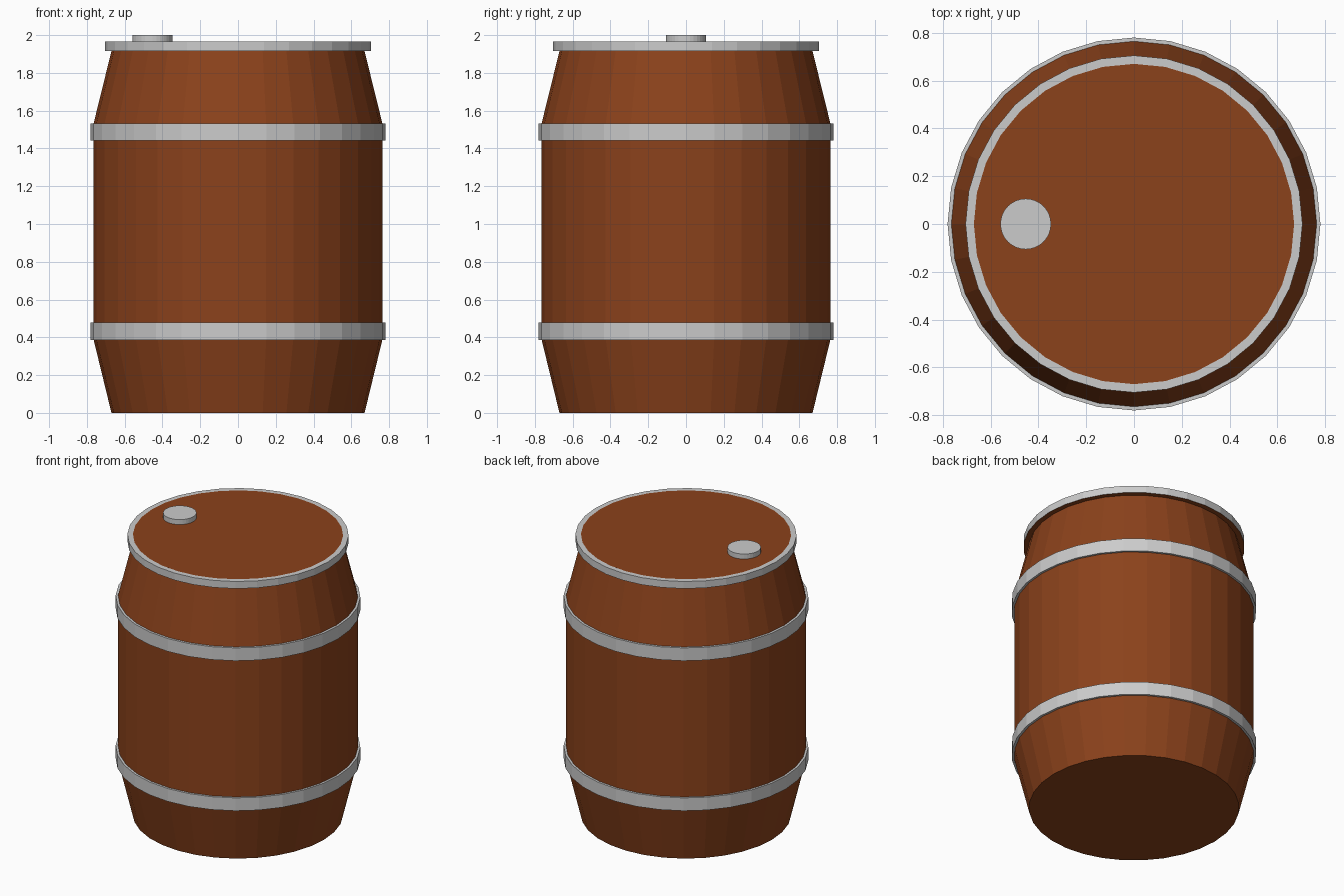
import bpy, bmesh
from math import cos, sin, tau

if "Cube" in bpy.data.objects:
    bpy.data.objects.remove(bpy.data.objects["Cube"])

SIDES = 32


def lathe(name, profile, closed=False, centre=(0, 0), mat=None):
    """Revolve (radius, z) points; open profiles are capped at both ends."""
    bm = bmesh.new()
    rings = [[bm.verts.new((centre[0] + r * cos(tau * i / SIDES),
                            centre[1] + r * sin(tau * i / SIDES), z))
              for i in range(SIDES)] for r, z in profile]
    pairs = list(zip(rings, rings[1:]))
    if closed:
        pairs.append((rings[-1], rings[0]))
    else:
        bm.faces.new(rings[0][::-1])
        bm.faces.new(rings[-1])
    for a, b in pairs:
        for i in range(SIDES):
            j = (i + 1) % SIDES
            bm.faces.new((a[i], a[j], b[j], b[i]))
    bmesh.ops.recalc_face_normals(bm, faces=bm.faces)
    mesh = bpy.data.meshes.new(name)
    bm.to_mesh(mesh)
    bm.free()
    obj = bpy.data.objects.new(name, mesh)
    bpy.context.collection.objects.link(obj)
    if mat:
        mesh.materials.append(mat)
    return obj


def hoop(name, inner, outer, z0, z1):
    return lathe(name, [(inner, z0), (outer, z0), (outer, z1), (inner, z1)], closed=True)


wood = bpy.data.materials.new("wood")
wood.diffuse_color = (0.258, 0.054, 0.011, 1)
wood.use_nodes = True
wood.node_tree.nodes["Principled BSDF"].inputs["Base Color"].default_value = wood.diffuse_color

# Wooden body with tapered ends, overhanging lip and flat lid
lathe("barrel_body", [(0.67, 0), (0.765, 0.39), (0.765, 1.53), (0.67, 1.915),
                      (0.705, 1.915), (0.67, 1.965)], mat=wood)

# Metal hoops, and the rim wrapped round the lip flush with the lid
hoop("lower_hoop", 0.755, 0.78, 0.387, 0.478)
hoop("upper_hoop", 0.755, 0.78, 1.442, 1.533)
lathe("top_rim", [(0.705, 1.915), (0.705, 1.965), (0.67, 1.965)], closed=True)

# Bung on the lid
lathe("bung", [(0.106, 1.95), (0.106, 2.0)], centre=(-0.453, 0))
